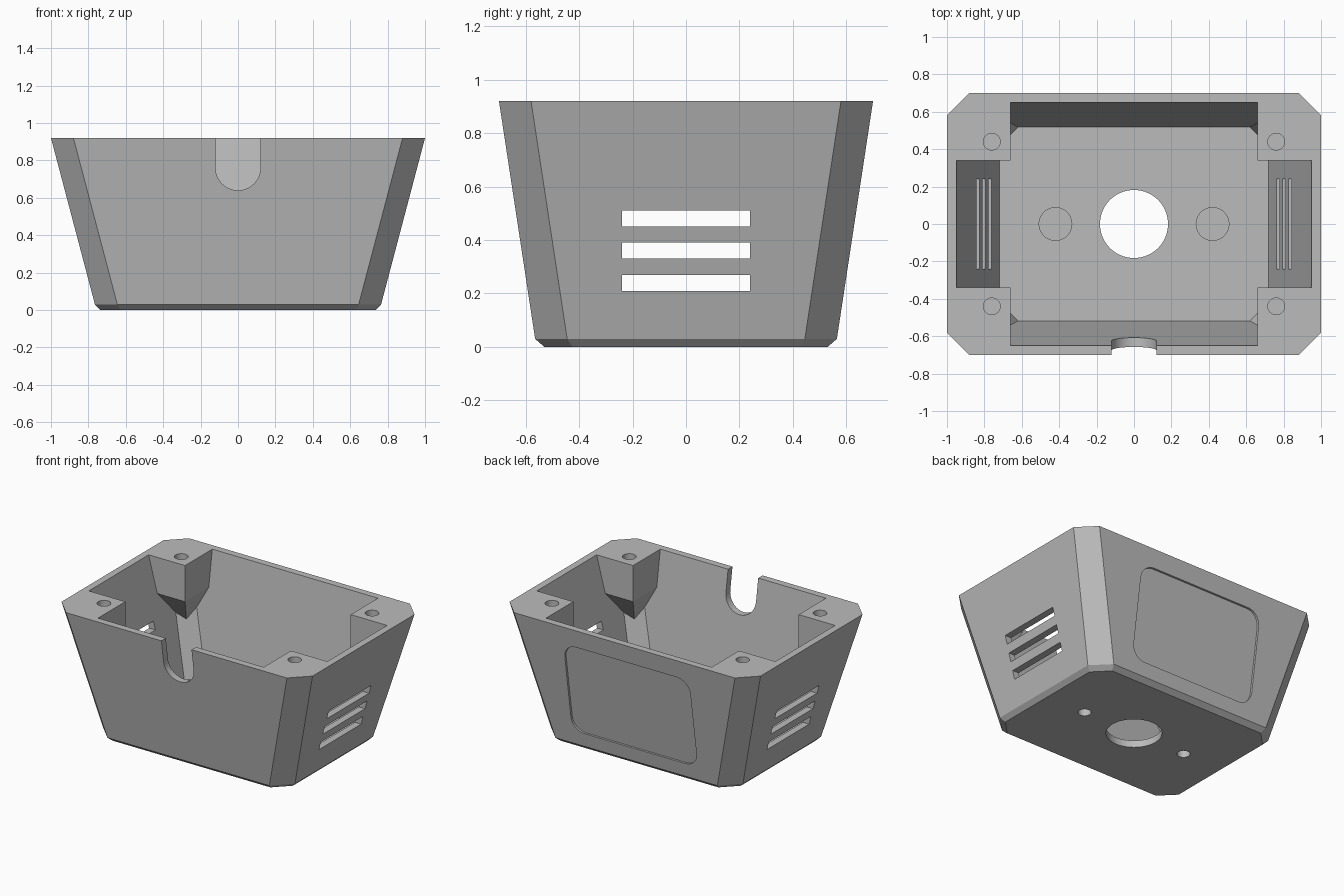
import bpy
import bmesh
from math import pi, sin, cos

cube = bpy.data.objects.get("Cube")
if cube:
    bpy.data.objects.remove(cube)

TOP, RIM, FLOOR = 0.92, 0.03, 0.05
SLOPE_X, SLOPE_Y = 0.264, 0.152

grey = bpy.data.materials.new("plain grey")
grey.use_nodes = True
grey.diffuse_color = (0.5, 0.5, 0.5, 1)
grey.node_tree.nodes["Principled BSDF"].inputs["Base Color"].default_value = (0.5, 0.5, 0.5, 1)


def hull(name, points):
    """Convex solid around the given points."""
    bm = bmesh.new()
    for p in points:
        bm.verts.new(p)
    bmesh.ops.convex_hull(bm, input=bm.verts[:])
    bmesh.ops.dissolve_limit(bm, angle_limit=0.005, verts=bm.verts[:], edges=bm.edges[:])
    bmesh.ops.recalc_face_normals(bm, faces=bm.faces[:])
    mesh = bpy.data.meshes.new(name)
    bm.to_mesh(mesh)
    bm.free()
    mesh.materials.append(grey)
    ob = bpy.data.objects.new(name, mesh)
    bpy.context.collection.objects.link(ob)
    return ob


def octagon(hx, hy, chamfer, z):
    """Rectangle with chamfered corners."""
    return [(sx * x, sy * y, z) for sx in (-1, 1) for sy in (-1, 1)
            for x, y in ((hx - chamfer, hy), (hx, hy - chamfer))]


def section(hx, hy, chamfer, z):
    """Tapered wall section at height z, given its size at the top."""
    return octagon(hx - SLOPE_X * (TOP - z), hy - SLOPE_Y * (TOP - z), chamfer, z)


def box(name, x0, x1, y0, y1, z0, z1):
    return hull(name, [(x, y, z) for x in (x0, x1) for y in (y0, y1) for z in (z0, z1)])


def cylinder(name, x, y, r, z0, z1, n=48):
    return hull(name, [(x + r * cos(2 * pi * i / n), y + r * sin(2 * pi * i / n), z)
                       for i in range(n) for z in (z0, z1)])


def cut(target, cutter):
    """Subtract the cutter, then discard it."""
    mod = target.modifiers.new("cut", "BOOLEAN")
    mod.operation, mod.solver, mod.object = "DIFFERENCE", "EXACT", cutter
    bpy.context.view_layer.update()
    graph = bpy.context.evaluated_depsgraph_get()
    mesh = bpy.data.meshes.new_from_object(target.evaluated_get(graph))
    target.modifiers.clear()
    target.data = mesh
    bpy.data.objects.remove(cutter)


# Tapered outer shell with a bevelled foot
housing = hull("housing", section(1.0, 0.70, 0.12, TOP) + section(1.0, 0.70, 0.12, RIM)
               + octagon(0.735, 0.53, 0.105, 0))

# Cavity, shaped around the corner pillars and floor bosses
cavity = hull("cavity", section(0.976, 0.665, 0.10, TOP + 0.1)
              + section(0.95, 0.65, 0.10, FLOOR))
# Restate the cavity top so its walls keep the same slope
bpy.data.objects.remove(cavity)
cavity = hull("cavity", section(0.95, 0.65, 0.10, TOP + 0.1) + section(0.95, 0.65, 0.10, FLOOR))
for sx in (-1, 1):
    for sy in (-1, 1):
        pillar = [(sx * x, sy * y, z) for x in (0.66, 1.2) for y in (0.34, 0.9)
                  for z in (0.66, 1.2)]
        cut(cavity, hull("pillar", pillar + [(sx * 0.797, sy * 0.553, 0.395)]))
    cut(cavity, cylinder("boss", sx * 0.42, 0, 0.09, -0.1, 0.16))
cut(housing, cavity)

# Screw holes in the pillars and under the bosses
for sx in (-1, 1):
    for sy in (-1, 1):
        cut(housing, cylinder("screw_hole", sx * 0.76, sy * 0.44, 0.045, 0.7, 1.1, 32))
    cut(housing, cylinder("boss_hole", sx * 0.42, 0, 0.043, -0.1, 0.12, 32))

# Round opening in the floor
cut(housing, cylinder("floor_opening", 0, 0, 0.182, -0.1, 0.12, 64))

# Three vent slots through each side
for sx in (-1, 1):
    for z in (0.21, 0.33, 0.45):
        cut(housing, box("vent", sx * 0.6, sx * 1.2, -0.24, 0.24, z, z + 0.06))

# U-shaped cable notch in the front wall
arc = [(0.12 * cos(pi + pi * i / 24), 0.76 + 0.12 * sin(pi + pi * i / 24)) for i in range(25)]
outline = arc + [(-0.12, 1.1), (0.12, 1.1)]
cut(housing, hull("notch", [(x, y, z) for x, z in outline for y in (-0.9, -0.4)]))

# Shallow rounded panel recess following the back wall
panel = []
for cx, cz, start in ((0.4, 0.69, 0), (-0.4, 0.69, 1), (-0.4, 0.23, 2), (0.4, 0.23, 3)):
    for i in range(9):
        a = pi / 2 * (start + i / 8)
        x, z = cx + 0.1 * cos(a), cz + 0.1 * sin(a)
        wall = 0.70 - SLOPE_Y * (TOP - z)
        panel += [(x, wall - 0.015, z), (x, wall + 0.1, z)]
cut(housing, hull("panel_recess", panel))

# Smooth the round holes while keeping edges crisp
bpy.ops.object.select_all(action="DESELECT")
housing.select_set(True)
bpy.context.view_layer.objects.active = housing
bpy.ops.object.shade_smooth_by_angle(angle=0.35)
